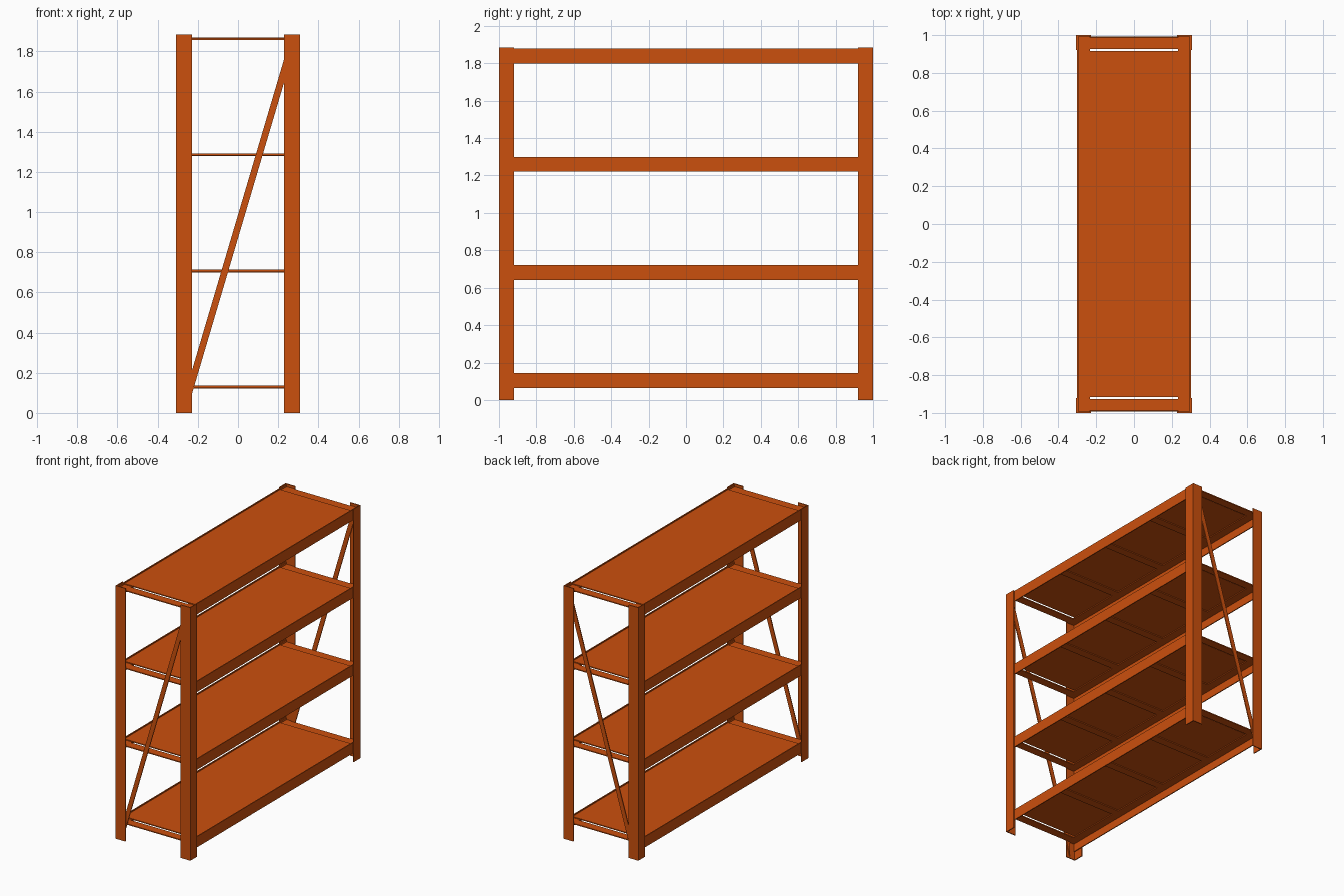
import bpy, bmesh, math
from mathutils import Vector

if "Cube" in bpy.data.objects:
    bpy.data.objects.remove(bpy.data.objects["Cube"])

mat = bpy.data.materials.new("orange_paint")
mat.diffuse_color = (0.6, 0.08, 0.004, 1)
mat.use_nodes = True
mat.node_tree.nodes["Principled BSDF"].inputs["Base Color"].default_value = mat.diffuse_color


def finish(name, bm):
    bmesh.ops.recalc_face_normals(bm, faces=bm.faces)
    me = bpy.data.meshes.new(name)
    bm.to_mesh(me)
    bm.free()
    me.materials.append(mat)
    ob = bpy.data.objects.new(name, me)
    bpy.context.collection.objects.link(ob)
    return ob


def extrude(name, pts, direction):
    """Extrude a closed 3D outline along a direction."""
    bm = bmesh.new()
    face = bm.faces.new([bm.verts.new(p) for p in pts])
    res = bmesh.ops.extrude_face_region(bm, geom=[face], use_keep_orig=True)
    verts = [g for g in res["geom"] if isinstance(g, bmesh.types.BMVert)]
    bmesh.ops.translate(bm, verts=verts, vec=Vector(direction))
    return finish(name, bm)


def box(name, x0, x1, y0, y1, z0, z1):
    return extrude(name, [(x0, y0, z0), (x1, y0, z0), (x1, y1, z0), (x0, y1, z0)],
                   (0, 0, z1 - z0))


X, Y, H = 0.308, 1.0, 1.883   # half width, half length, height
W, T = 0.08, 0.007            # angle leg width, sheet thickness

# corner posts: open L angles
for sx in (-1, 1):
    for sy in (-1, 1):
        prof = [(X, Y), (X - W, Y), (X - W, Y - T), (X - T, Y - T),
                (X - T, Y - W), (X, Y - W)]
        extrude("corner_post", [(sx * x, sy * y, 0) for x, y in prof], (0, 0, H))

for i in range(4):
    top = 0.144 + i * 0.578   # top edge of the long beams
    s = top - 0.008           # shelf surface
    xo = X - T
    # long beams: web with an inward ledge under the shelf
    for sx in (-1, 1):
        prof = [(xo, top), (xo, top - 0.08), (xo - T, top - 0.08), (xo - T, s - 2 * T),
                (0.232, s - 2 * T), (0.232, s - T), (xo - T, s - T), (xo - T, top)]
        extrude("long_beam", [(sx * x, -Y + T, z) for x, z in prof], (0, 2 * (Y - T), 0))
    # shelf panel
    box("shelf_panel", -xo + T, xo - T, -0.915, 0.915, s - T, s)
    # cross slats, the end ones sit outside the panel
    for y in (-0.957, -0.478, 0, 0.478, 0.957):
        box("cross_slat", -0.232, 0.232, y - 0.031, y + 0.031, s - 2 * T, s - T)

# diagonal braces just inside the post faces
slope, v = 3.38, 0.058
for y in (-Y + T, Y - 2 * T):
    e = 0.255
    zc = 0.928
    extrude("diagonal_brace",
            [(-e, y, zc - slope * e - v), (e, y, zc + slope * e - v),
             (e, y, zc + slope * e + v), (-e, y, zc - slope * e + v)], (0, T, 0))
